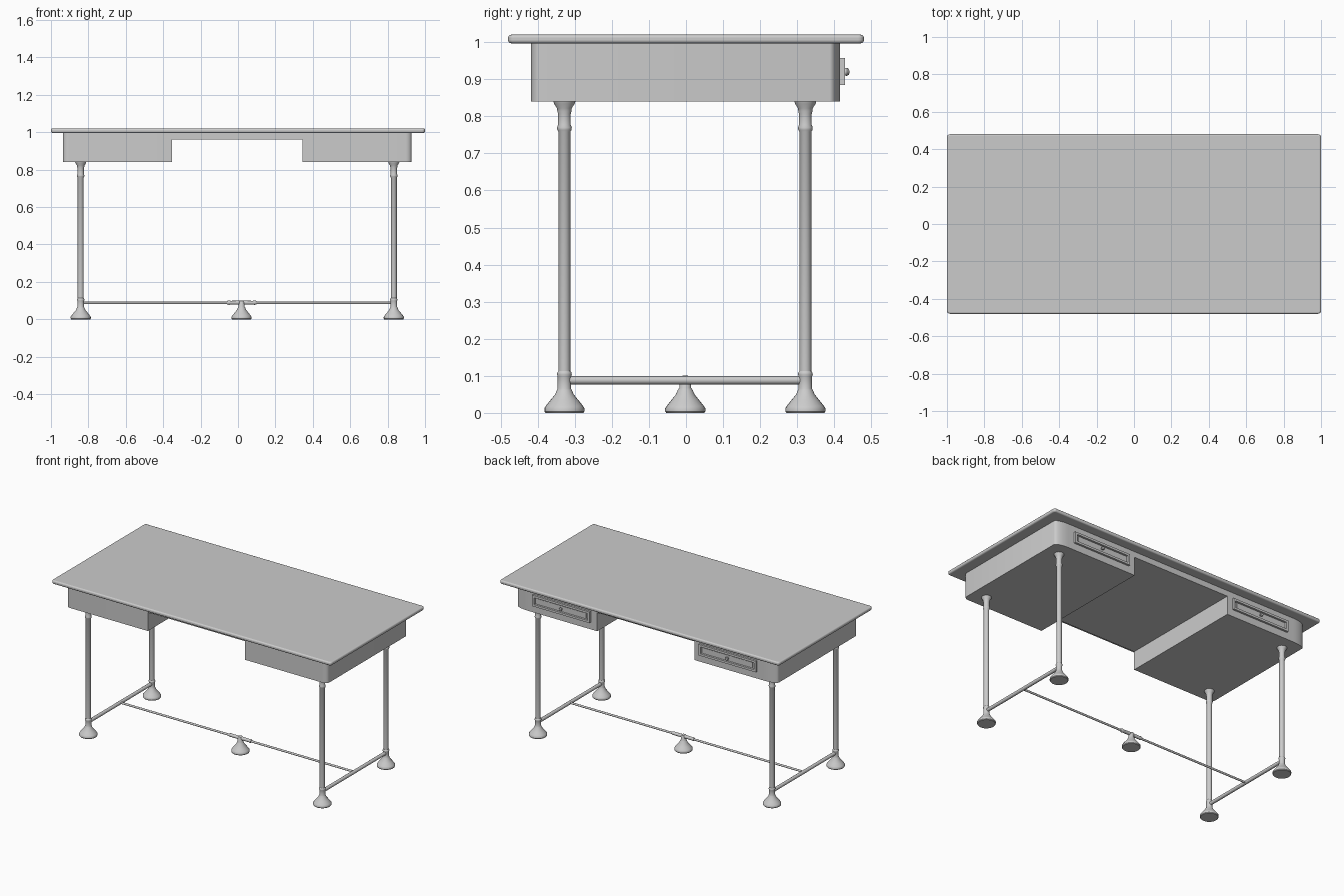
import bpy, bmesh, math
from mathutils import Vector

cube = bpy.data.objects.get("Cube")
if cube:
    bpy.data.objects.remove(cube)

GREY = bpy.data.materials.new("light_grey")
GREY.use_nodes = True
GREY.diffuse_color = (0.6, 0.6, 0.6, 1)
GREY.node_tree.nodes["Principled BSDF"].inputs["Base Color"].default_value = (0.6, 0.6, 0.6, 1)


def finish(name, bm, smooth=True):
    bmesh.ops.recalc_face_normals(bm, faces=bm.faces[:])
    me = bpy.data.meshes.new(name)
    bm.to_mesh(me)
    bm.free()
    ob = bpy.data.objects.new(name, me)
    bpy.context.collection.objects.link(ob)
    me.materials.append(GREY)
    if smooth:
        bpy.ops.object.select_all(action='DESELECT')
        ob.select_set(True)
        bpy.context.view_layer.objects.active = ob
        bpy.ops.object.shade_smooth_by_angle(angle=math.radians(35))
    return ob


def prism(name, outline, z0, z1):
    """Extrude a plan outline upward."""
    bm = bmesh.new()
    face = bm.faces.new([bm.verts.new((x, y, z0)) for x, y in outline])
    ext = bmesh.ops.extrude_face_region(bm, geom=[face])["geom"]
    bmesh.ops.translate(bm, vec=(0, 0, z1 - z0),
                        verts=[v for v in ext if isinstance(v, bmesh.types.BMVert)])
    return finish(name, bm)


def box(name, x0, x1, y0, y1, z0, z1):
    return prism(name, [(x0, y0), (x1, y0), (x1, y1), (x0, y1)], z0, z1)


def arc(cx, cy, rx, ry, start, n=8):
    """Quarter ellipse, counter-clockwise from the start angle in degrees."""
    angles = [math.radians(start + 90 * i / n) for i in range(n + 1)]
    return [(cx + rx * math.cos(a), cy + ry * math.sin(a)) for a in angles]


def lathe(name, profile, loc, axis=(0, 0, 1), n=24):
    """Turn (radius, height) points about an axis and cap both ends."""
    bm = bmesh.new()
    rot = Vector((0, 0, 1)).rotation_difference(Vector(axis))
    rings = []
    for r, h in profile:
        ring = []
        for i in range(n):
            a = math.tau * i / n
            p = rot @ Vector((r * math.cos(a), r * math.sin(a), h))
            ring.append(bm.verts.new(p + Vector(loc)))
        rings.append(ring)
    for a, b in zip(rings, rings[1:]):
        for i in range(n):
            bm.faces.new((a[i], a[(i + 1) % n], b[(i + 1) % n], b[i]))
    bm.faces.new(rings[0])
    bm.faces.new(rings[-1])
    return finish(name, bm)


CX, CY = -0.004, -0.002

# Table top with rounded edge
plan = []
for sx, sy, start in ((1, 1, 0), (-1, 1, 90), (-1, -1, 180), (1, -1, 270)):
    plan += arc(sx * 0.984, sy * 0.464, 0.016, 0.016, start, 5)
top = prism("table_top", plan, 0.997, 1.02)
bev = top.modifiers.new("rounded_edge", 'BEVEL')
bev.width, bev.segments, bev.angle_limit = 0.008, 3, math.radians(60)

# Drawer cabinets, rounded at their outer corners
for side, sx in (("left", 1), ("right", -1)):
    outer, inner = 0.932, 0.348
    shape = [(inner, -0.416)]
    shape += arc(outer - 0.032, -0.391, 0.032, 0.025, 270)
    shape += arc(outer - 0.088, 0.390, 0.088, 0.028, 0)
    shape += [(inner, 0.418)]
    prism(side + "_cabinet", [(CX + sx * x, y + CY) for x, y in shape], 0.84, 1.0)

    # Drawer front: raised moulding around a flat panel, with a knob
    cx, hw, w = sx * 0.595, 0.205, 0.014
    y0, y1, z0, z1 = 0.41, 0.429, 0.885, 0.957
    box(side + "_drawer_panel", cx - hw + 0.03, cx + hw - 0.03, y0, 0.42, z0 + 0.02, z1 - 0.02)
    for part, a, b, c, d in (("bottom", -hw, hw, z0, z0 + w), ("top", -hw, hw, z1 - w, z1),
                             ("inner", -hw, w - hw, z0, z1), ("outer", hw - w, hw, z0, z1)):
        box(f"{side}_drawer_{part}_moulding", cx + a, cx + b, y0, y1, c, d)
    lathe(side + "_drawer_knob",
          [(0.006, 0), (0.005, 0.012), (0.010, 0.017), (0.011, 0.022), (0.008, 0.027), (0.002, 0.029)],
          (cx, 0.412, 0.92), (0, 1, 0), 16)

# Thin apron between the cabinets
box("center_apron", -0.36, 0.35, -0.418, 0.416, 0.96, 1.0)

# Turned legs with bell feet, collars and flared tops
FOOT = [(0.051, 0), (0.054, 0.004), (0.054, 0.013), (0.050, 0.019), (0.038, 0.034),
        (0.025, 0.050), (0.020, 0.062)]
SHAFT = [(0.018, 0.066), (0.018, 0.098), (0.020, 0.104), (0.019, 0.109), (0.016, 0.113),
         (0.016, 0.758), (0.019, 0.763), (0.020, 0.770), (0.017, 0.777), (0.017, 0.806),
         (0.019, 0.814), (0.020, 0.822), (0.028, 0.834), (0.030, 0.842)]
for side, x in (("left", 0.833), ("right", -0.841)):
    for end, y in (("front", -0.328), ("back", 0.322)):
        lathe(f"{end}_{side}_leg", FOOT + SHAFT, (x, y, 0))
    # Side stretcher
    lathe(side + "_stretcher", [(0.011, -0.322), (0.011, 0.318)], (x, 0, 0.088), (0, 1, 0), 16)

# Long stretcher with its middle foot and fitting
lathe("long_stretcher", [(0.0065, -0.837), (0.0065, 0.829)], (0, CY, 0.088), (1, 0, 0), 16)
lathe("center_foot", FOOT + [(0.016, 0.068), (0.016, 0.092), (0.012, 0.099), (0.004, 0.101)],
      (0.019, CY, 0))
lathe("center_fitting", [(0.009, -0.078), (0.012, -0.070), (0.010, -0.060), (0.011, 0),
                         (0.010, 0.060), (0.012, 0.070), (0.009, 0.078)],
      (0.02, CY, 0.089), (1, 0, 0), 16)
